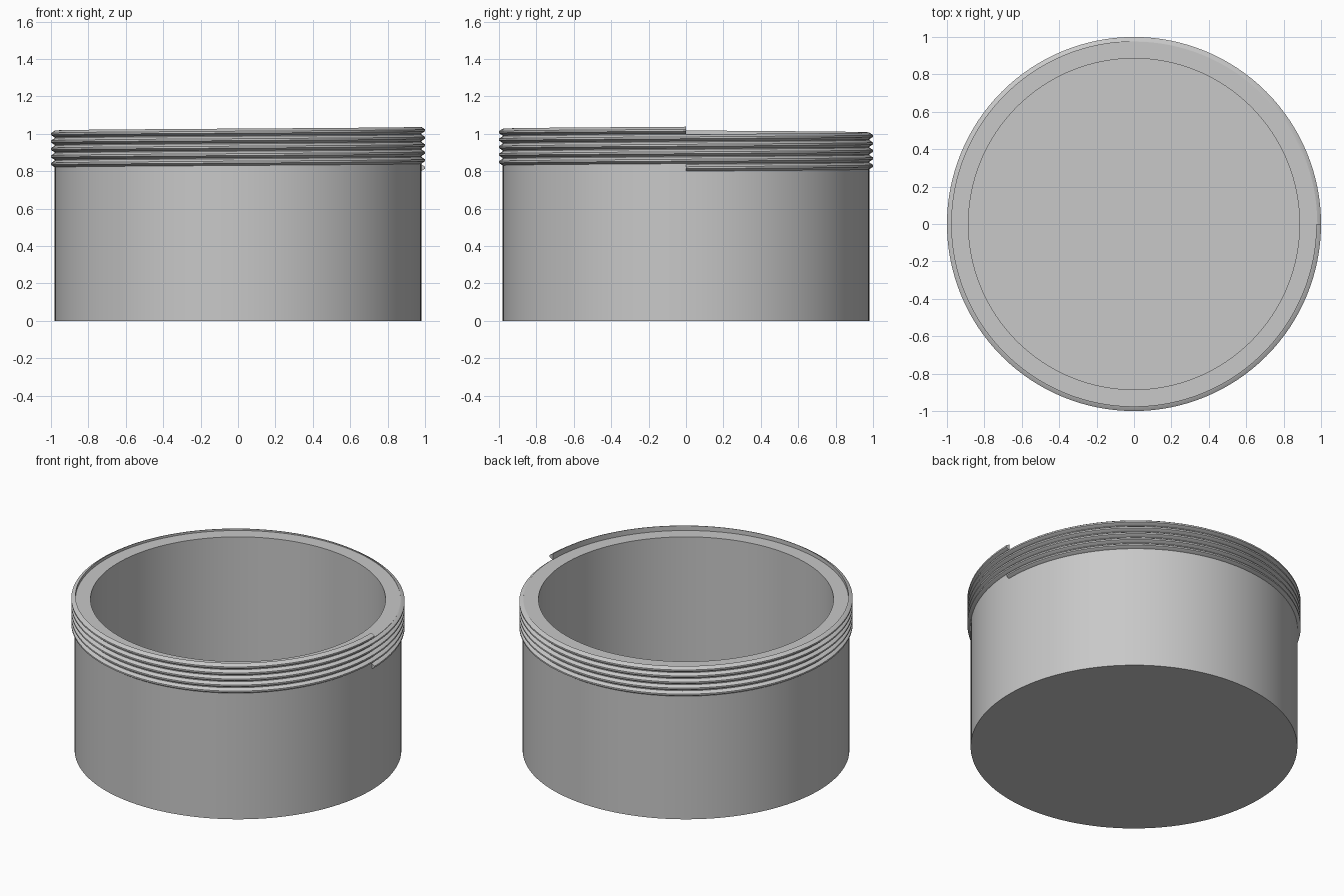
import bpy
import bmesh
import math

cube = bpy.data.objects.get("Cube")
if cube:
    bpy.data.objects.remove(cube)

SEGMENTS = 128
BODY_RADIUS = 0.98
INNER_RADIUS = 0.885
BODY_HEIGHT = 1.0
FLOOR = 0.1

THREAD_START = 0.819
THREAD_PITCH = 0.04
THREAD_TURNS = 5

grey = bpy.data.materials.new("plain grey")
grey.diffuse_color = (0.58, 0.58, 0.58, 1)
grey.use_nodes = True
grey.node_tree.nodes["Principled BSDF"].inputs["Base Color"].default_value = (0.58, 0.58, 0.58, 1)


def add_object(name, bm):
    bmesh.ops.recalc_face_normals(bm, faces=bm.faces)
    mesh = bpy.data.meshes.new(name)
    bm.to_mesh(mesh)
    bm.free()
    mesh.materials.append(grey)
    obj = bpy.data.objects.new(name, mesh)
    bpy.context.collection.objects.link(obj)
    bpy.ops.object.select_all(action="DESELECT")
    obj.select_set(True)
    bpy.context.view_layer.objects.active = obj
    bpy.ops.object.shade_smooth_by_angle(angle=math.radians(25))
    return obj


def ring(bm, profile, angle, lift=0.0):
    """One copy of an (r, z) profile placed at an angle around the z axis."""
    c, s = math.cos(angle), math.sin(angle)
    return [bm.verts.new((r * c, r * s, z + lift)) for r, z in profile]


def bridge(bm, a, b, closed):
    count = len(a)
    for i in range(count if closed else count - 1):
        j = (i + 1) % count
        bm.faces.new((a[i], b[i], b[j], a[j]))


# Hollow cup: outer wall, flat rim, inner wall, with capped base and floor
bm = bmesh.new()
wall = [(BODY_RADIUS, 0), (BODY_RADIUS, BODY_HEIGHT),
        (INNER_RADIUS, BODY_HEIGHT), (INNER_RADIUS, FLOOR)]
rings = [ring(bm, wall, math.tau * i / SEGMENTS) for i in range(SEGMENTS)]
for i in range(SEGMENTS):
    bridge(bm, rings[i], rings[(i + 1) % SEGMENTS], closed=False)
bm.faces.new([r[0] for r in rings])
bm.faces.new([r[-1] for r in rings])
add_object("cup_body", bm)

# Screw thread: a tapered ridge swept up a helix, with capped ends
bm = bmesh.new()
ridge = [(BODY_RADIUS - 0.005, -0.019), (BODY_RADIUS, -0.018), (1.0, -0.005),
         (1.0, 0.005), (BODY_RADIUS, 0.018), (BODY_RADIUS - 0.005, 0.019)]
steps = SEGMENTS * THREAD_TURNS
rings = [ring(bm, ridge, math.tau * i / SEGMENTS,
              THREAD_START + THREAD_PITCH * i / SEGMENTS) for i in range(steps + 1)]
for a, b in zip(rings, rings[1:]):
    bridge(bm, a, b, closed=True)
bm.faces.new(rings[0])
bm.faces.new(rings[-1])
add_object("screw_thread", bm)
